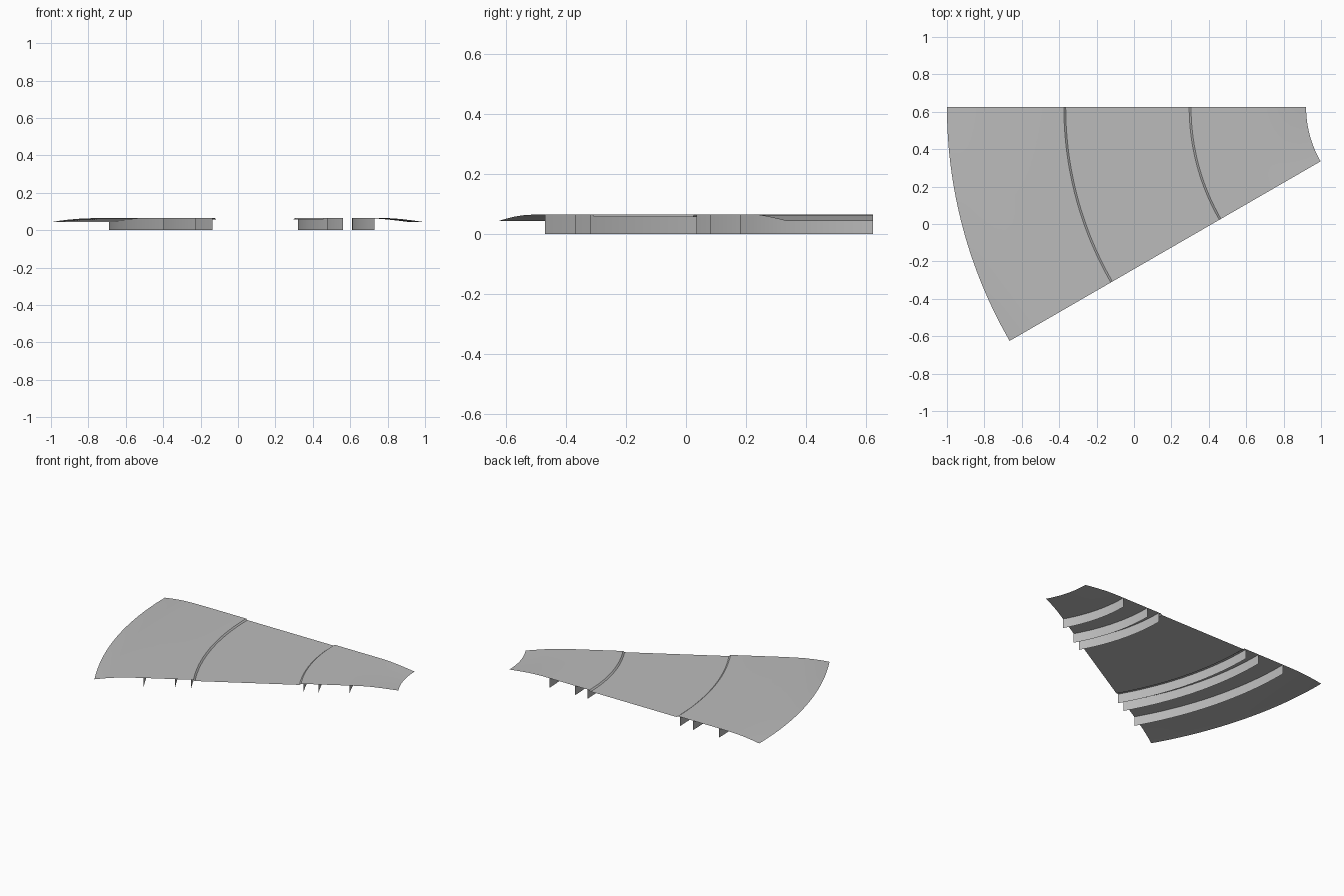
import bpy
import math

CENTRE_X, CENTRE_Y = 1.5, 0.625
SEGMENTS = 32

if "Cube" in bpy.data.objects:
    bpy.data.objects.remove(bpy.data.objects["Cube"], do_unlink=True)

grey = bpy.data.materials.new("plain grey")
grey.use_nodes = True
colour = (0.5, 0.5, 0.5, 1)
grey.diffuse_color = colour
grey.node_tree.nodes["Principled BSDF"].inputs["Base Color"].default_value = colour


def sweep(name, profile):
    """Sweep a (radius, height) profile through a twelfth of a turn."""
    n = len(profile)
    verts, faces = [], []
    for i in range(SEGMENTS + 1):
        a = math.pi + math.radians(30) * i / SEGMENTS
        for r, z in profile:
            verts.append((CENTRE_X + r * math.cos(a), CENTRE_Y + r * math.sin(a), z))
    for i in range(SEGMENTS):
        for j in range(n - 1):
            k = i * n + j
            faces.append((k, k + 1, k + n + 1, k + n))
    mesh = bpy.data.meshes.new(name)
    mesh.from_pydata(verts, [], faces)
    mesh.materials.append(grey)
    obj = bpy.data.objects.new(name, mesh)
    bpy.context.collection.objects.link(obj)
    bpy.ops.object.select_all(action="DESELECT")
    obj.select_set(True)
    bpy.context.view_layer.objects.active = obj
    bpy.ops.object.shade_smooth_by_angle(angle=math.radians(25))
    return obj


# Thin curved deck: drooping rims, raised bands and a recessed middle
TOP, RECESS, RIM = 0.065, 0.057, 0.043
deck_profile = [
    (0.58, RIM), (0.62, 0.048), (0.67, 0.054), (0.72, 0.059),
    (0.77, 0.063), (0.83, TOP), (0.89, TOP), (1.195, TOP),
    (1.205, RECESS), (1.865, RECESS), (1.875, TOP), (2.19, TOP),
    (2.28, 0.064), (2.34, 0.062), (2.4, 0.057), (2.45, 0.051), (2.5, RIM),
]
sweep("deck", deck_profile)

# Upright sheet ribs below the deck, three in each band
for band, radii in (("inner", (0.89, 1.085, 1.18)), ("outer", (1.89, 1.992, 2.19))):
    for number, radius in enumerate(radii, 1):
        sweep(f"{band}_rib_{number}", [(radius, TOP), (radius, 0)])
